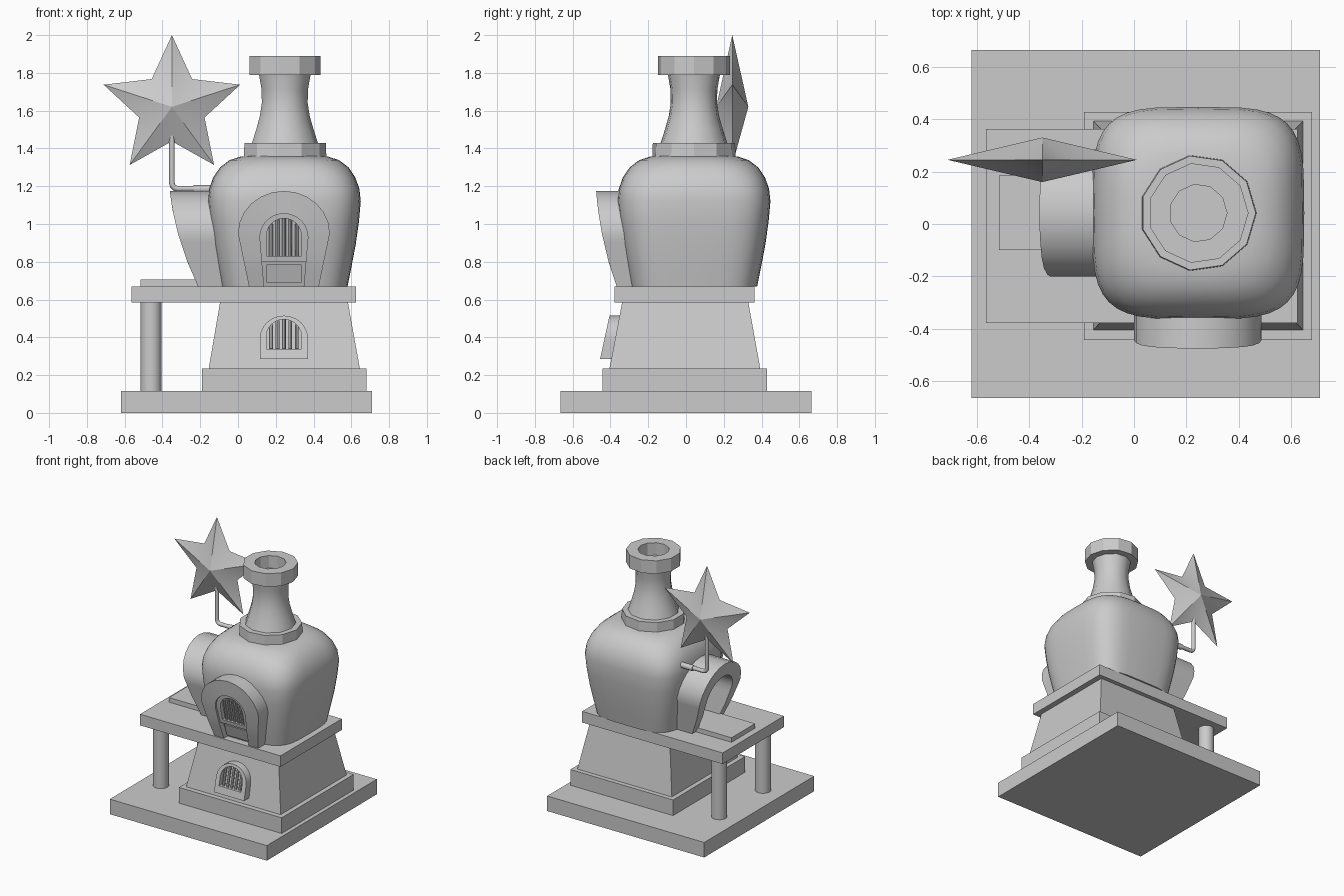
import bpy, bmesh
from math import sin, cos, pi, copysign, radians
from mathutils import Vector

if "Cube" in bpy.data.objects:
    bpy.data.objects.remove(bpy.data.objects["Cube"])

CX, CY = 0.245, 0.042        # axis of the pot


def make(name, verts, faces, smooth=None):
    me = bpy.data.meshes.new(name)
    me.from_pydata([tuple(v) for v in verts], [], faces)
    bm = bmesh.new()
    bm.from_mesh(me)
    bmesh.ops.recalc_face_normals(bm, faces=bm.faces[:])
    bm.to_mesh(me)
    bm.free()
    ob = bpy.data.objects.new(name, me)
    bpy.context.collection.objects.link(ob)
    if smooth:
        bpy.ops.object.select_all(action='DESELECT')
        ob.select_set(True)
        bpy.context.view_layer.objects.active = ob
        bpy.ops.object.shade_smooth_by_angle(angle=radians(smooth))
    return ob


def loft(name, rings, smooth=None, loop=False):
    """Skin a stack of equal rings; cap the ends or join last to first."""
    n, m = len(rings[0]), len(rings)
    faces = []
    for r in range(m if loop else m - 1):
        a, b = r * n, (r + 1) % m * n
        faces += [(a + i, a + (i + 1) % n, b + (i + 1) % n, b + i) for i in range(n)]
    if not loop:
        faces += [tuple(range(n)), tuple(range((m - 1) * n, m * n))]
    return make(name, [v for r in rings for v in r], faces, smooth)


def rect(x0, x1, y0, y1, z):
    return [(x0, y0, z), (x1, y0, z), (x1, y1, z), (x0, y1, z)]


def box(name, x0, x1, y0, y1, z0, z1):
    return loft(name, [rect(x0, x1, y0, y1, z0), rect(x0, x1, y0, y1, z1)])


def ring(r, z, n=11, power=2):
    out = []
    for i in range(n):
        c, s = cos(2 * pi * i / n), sin(2 * pi * i / n)
        out.append((CX + r * copysign(abs(c) ** (2 / power), c),
                    CY + r * copysign(abs(s) ** (2 / power), s), z))
    return out


def rod(name, path, r, n=12):
    """Round bar along a path of points."""
    pts = [Vector(p) for p in path]
    rings = []
    for i, p in enumerate(pts):
        t = (pts[min(i + 1, len(pts) - 1)] - pts[max(i - 1, 0)]).normalized()
        u = t.cross(Vector((0, 1, 0))).normalized()
        if u.length < 0.5:
            u = Vector((1, 0, 0))
        v = t.cross(u)
        rings.append([p + r * (u * cos(2 * pi * k / n) + v * sin(2 * pi * k / n)) for k in range(n)])
    return loft(name, rings, 40)


def arch(hw0, hw1, z0, zs, z1, legs=6, arc=12):
    """Arched outline (u, z): bottom left, up, over, bottom right."""
    left = [(-(hw0 + (hw1 - hw0) * i / legs), z0 + (zs - z0) * i / legs) for i in range(legs)]
    top = [(-hw1 * cos(pi * i / arc), zs + (z1 - zs) * sin(pi * i / arc)) for i in range(arc + 1)]
    return left + top + [(-u, z) for u, z in reversed(left)]


def curve(pts):
    """Piecewise linear depth as a function of height."""
    def f(z):
        for (z0, d0), (z1, d1) in zip(pts, pts[1:]):
            if z <= z1:
                break
        return d0 + (d1 - d0) * (z - z0) / (z1 - z0)
    return f


def front(u, d, z):
    return (CX - 0.002 + u, -d, z)


def left(u, d, z):
    return (-d, CY - u, z)


def arch_frame(name, place, outer, inner, fd, bd, closed):
    n = len(outer)
    verts = [place(u, f(z), z) for loop, f in ((outer, fd), (inner, fd), (inner, bd), (outer, bd))
             for u, z in loop]
    faces = []
    for k in range(4):
        a, b = k * n, (k + 1) % 4 * n
        faces += [(a + i, a + (i + 1) % n, b + (i + 1) % n, b + i) for i in range(n if closed else n - 1)]
    if not closed:
        faces += [tuple(k * n + e for k in range(4)) for e in (0, n - 1)]
    return make(name, verts, faces, 35)


def arch_panel(name, place, outline, fd, bd):
    n = len(outline)
    verts = [place(u, f(z), z) for f in (fd, bd) for u, z in outline]
    faces = [(i, i + 1, n - 2 - i, n - 1 - i) for i in range(n // 2 - 1)]
    faces.append((n // 2 - 1, n // 2, n // 2 + 1))
    faces += [tuple(i + n for i in f) for f in faces]
    faces += [(i, (i + 1) % n, n + (i + 1) % n, n + i) for i in range(n)]
    return make(name, verts, faces, 35)


def window(name, outer, hole, zs, z0, z1, fd, thick):
    """Arched window frame with five upright bars."""
    arch_frame(name + "_frame", front, outer, hole, fd, lambda z: fd(z) - thick, True)
    for k in range(5):
        u = (k - 2) * 0.034
        top = zs + (z1 - zs) * (1 - (u / 0.093) ** 2) ** 0.5
        rod(f"{name}_bar_{k}", [front(u, fd(z) - 0.02, z) for z in (z0, top)], 0.01, 8)


# base, plinth, tapered pedestal, platform
box("base_plate", -0.62, 0.71, -0.665, 0.665, 0, 0.115)
box("plinth", -0.19, 0.68, -0.443, 0.428, 0.115, 0.235)
loft("pedestal", [rect(-0.155, 0.645, -0.405, 0.393, 0.235), rect(-0.095, 0.582, -0.343 + 0.015 - 0.01, 0.33, 0.585)])
box("platform", -0.565, 0.625, -0.378, 0.363, 0.585, 0.67)
box("doorstep", -0.515, -0.08, -0.10, 0.185, 0.67, 0.705)
for i, y in enumerate((-0.275, 0.255)):
    rod(f"post_{i}", [(-0.46, y, 0.115), (-0.46, y, 0.585)], 0.056, 16)

# rounded square pot body: half width, height, squareness
body = [(0.335, 0.67, 4), (0.355, 0.77, 4), (0.378, 0.89, 4), (0.395, 1.01, 4), (0.405, 1.12, 4),
        (0.398, 1.185, 3.9), (0.377, 1.245, 3.7), (0.34, 1.3, 3.4), (0.29, 1.338, 3),
        (0.235, 1.356, 2.6), (0.17, 1.362, 2.2)]
loft("pot_body", [ring(r, z, 40, p) for r, z, p in body], 50)

# chimney: collar, waisted neck, open rim
loft("neck_collar", [ring(0.223, 1.352), ring(0.22, 1.43)])
neck = [(0.178, 1.43), (0.155, 1.5), (0.135, 1.57), (0.124, 1.64), (0.125, 1.71), (0.14, 1.795)]
loft("neck", [ring(r, z) for r, z in neck], 40)
loft("neck_rim", [ring(r, z) for r, z in ((0.11, 1.79), (0.192, 1.79), (0.192, 1.89), (0.11, 1.89))], loop=True)

# front door: surround, recessed door, window, lower panel
surround = arch(0.185, 0.243, 0.67, 0.95, 1.175)
door = arch(0.105, 0.127, 0.67, 0.93, 1.055)
fd = curve([(0.67, 0.367), (0.8, 0.41), (0.95, 0.445), (1.08, 0.467), (1.18, 0.476)])
arch_frame("door_surround", front, surround, door, fd, lambda z: 0.25, False)
arch_panel("door", front, door, lambda z: fd(z) - 0.045, lambda z: 0.26)
window("door_window", arch(0.118, 0.127, 0.80, 0.93, 1.055), arch(0.093, 0.093, 0.83, 0.935, 1.03),
       0.935, 0.83, 1.03, lambda z: fd(z) - 0.015, 0.05)
lower = [front(u, fd(z) - d, z) for d in (0.06, 0.025)
         for u, z in ((-0.093, 0.69), (0.093, 0.69), (0.093, 0.785), (-0.093, 0.785))]
loft("door_lower_panel", [lower[:4], lower[4:]])

# side portal, open onto the pot
sd = curve([(0.67, 0.212), (0.8, 0.268), (0.95, 0.318), (1.08, 0.348), (1.18, 0.362)])
arch_frame("side_portal", left, surround, arch(0.125, 0.15, 0.67, 0.93, 1.075), sd, lambda z: 0.03, False)

# tilted pedestal window
wd = curve([(0.285, 0.455), (0.515, 0.405)])
window("pedestal_window", arch(0.127, 0.127, 0.285, 0.395, 0.515), arch(0.093, 0.093, 0.338, 0.405, 0.495),
       0.405, 0.338, 0.495, wd, 0.065)

# bent bracket and star
SX, SY, SZ = -0.35, 0.245, 1.62
bend = [(SX + 0.03 - 0.03 * cos(a), SY, 1.217 - 0.03 * sin(a)) for a in (0, pi / 6, pi / 3, pi / 2)]
rod("star_bracket", [(SX, SY, 1.55)] + bend + [(-0.12, SY, 1.187)], 0.015)
rod("bracket_socket", [(-0.235, SY, 1.185), (-0.1, SY, 1.185)], 0.021)
pts = []
for i in range(10):
    r = 0.182 if i % 2 else 0.38
    pts.append((SX + r * sin(pi * i / 5), SY, SZ + r * cos(pi * i / 5)))
pts += [(SX, SY - 0.085, SZ), (SX, SY + 0.085, SZ)]
make("star", pts, [(i, (i + 1) % 10, c) for i in range(10) for c in (10, 11)], 40)
